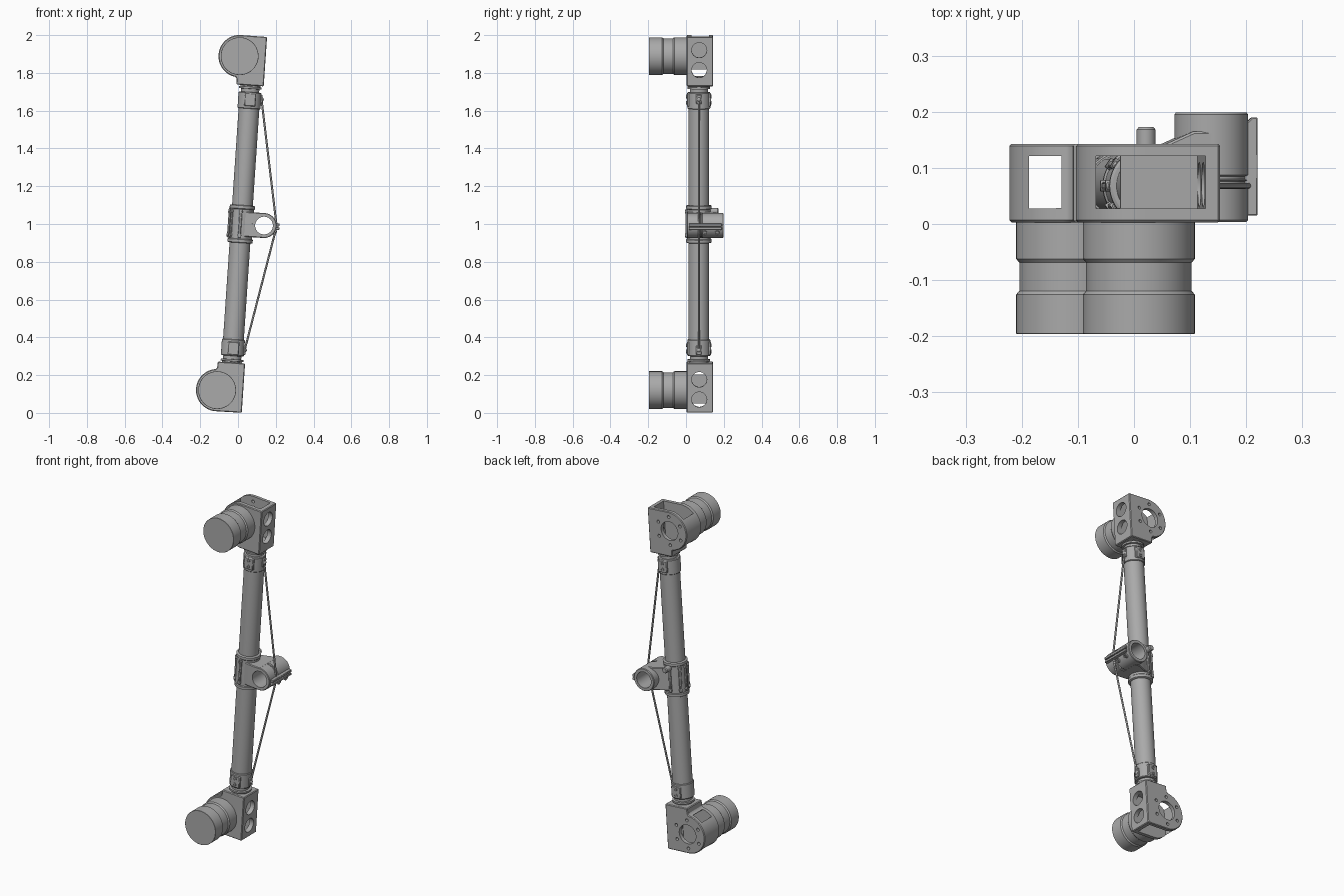
import bpy, bmesh, math
from mathutils import Matrix, Vector

if "Cube" in bpy.data.objects:
    bpy.data.objects.remove(bpy.data.objects["Cube"])

# Everything is laid out along an upright limb axis (u, y, w), then tilted about y
TILT = math.radians(3.85)
PLACE = Matrix.Translation((0.017, 0, 1.0)) @ Matrix.Rotation(TILT, 4, 'Y')
YC = 0.068      # y of the limb axis
grey = bpy.data.materials.new("metal_grey")
grey.diffuse_color = (0.40, 0.40, 0.40, 1)
grey.use_nodes = True
grey.node_tree.nodes["Principled BSDF"].inputs["Base Color"].default_value = grey.diffuse_color


def finish(bm, name, side=1, place=PLACE):
    bm.transform(place @ Matrix.Diagonal((1, 1, side, 1)))
    bmesh.ops.recalc_face_normals(bm, faces=bm.faces)
    me = bpy.data.meshes.new(name)
    bm.to_mesh(me)
    bm.free()
    me.materials.append(grey)
    ob = bpy.data.objects.new(name, me)
    bpy.context.collection.objects.link(ob)
    return ob


def lathe(name, profile, origin=(0, 0, 0), axis=(0, 0, 1), closed=False, n=48, side=1, place=PLACE):
    """Revolve (radius, height) pairs around an axis; closed profiles make rings."""
    bm = bmesh.new()
    m = Matrix.Translation(origin) @ Vector((0, 0, 1)).rotation_difference(Vector(axis)).to_matrix().to_4x4()
    rings = [[bm.verts.new(m @ Vector((r * math.cos(2 * math.pi * i / n), r * math.sin(2 * math.pi * i / n), h)))
              for i in range(n)] for r, h in profile]
    for a, b in zip(rings, rings[1:] + (rings[:1] if closed else [])):
        for i in range(n):
            j = (i + 1) % n
            bm.faces.new((a[i], a[j], b[j], b[i]))
    if not closed:
        bm.faces.new(rings[0])
        bm.faces.new(rings[-1])
    return finish(bm, name, side, place)


def prism(name, pts, lo, hi, plane='XZ', side=1):
    """Extrude a 2D outline along the remaining axis."""
    bm = bmesh.new()
    at = (lambda p, d: (p[0], d, p[1])) if plane == 'XZ' else (lambda p, d: (p[0], p[1], d))
    a = [bm.verts.new(at(p, lo)) for p in pts]
    b = [bm.verts.new(at(p, hi)) for p in pts]
    bm.faces.new(a)
    bm.faces.new(b)
    for i in range(len(pts)):
        j = (i + 1) % len(pts)
        bm.faces.new((a[i], a[j], b[j], b[i]))
    return finish(bm, name, side)


def box(name, x, y, z, side=1):
    return prism(name, [(x[0], z[0]), (x[1], z[0]), (x[1], z[1]), (x[0], z[1])], *y, side=side)


def bevel(ob, width):
    mod = ob.modifiers.new("bevel", 'BEVEL')
    mod.width, mod.segments, mod.limit_method = width, 1, 'ANGLE'
    mod.angle_limit = math.radians(40)


def cut(ob, cutters):
    """Subtract the cutters, bake the result and discard the cutters."""
    for c in cutters:
        mod = ob.modifiers.new("cut", 'BOOLEAN')
        mod.operation, mod.object, mod.solver = 'DIFFERENCE', c, 'EXACT'
    bpy.context.view_layer.update()
    dg = bpy.context.evaluated_depsgraph_get()
    me = bpy.data.meshes.new_from_object(ob.evaluated_get(dg))
    ob.modifiers.clear()
    ob.data = me
    for c in cutters:
        bpy.data.objects.remove(c)


# ---- Both ends: motor, bracket, neck and collar, mirrored along the limb ----
CU, CW, CR = -0.068, 0.886, 0.112      # motor centre and bracket radius
for side, end in ((1, "upper"), (-1, "lower")):
    arc = [(CU + CR * math.cos(math.radians(a)), CW + CR * math.sin(math.radians(a)))
           for a in range(88, 264, 5)]
    outline = [(0.07, 0.735), (0.07, 0.997)] + arc + [(-0.076, 0.766), (-0.075, 0.735)]
    bracket = prism(end + "_bracket", outline, 0.003, 0.143, side=side)
    bevel(bracket, 0.004)
    cutters = [box("cavity", (-0.150, 0.044), (0.028, 0.121), (0.78, 1.05), side),
               box("window", (-0.150, -0.094), (0.0281, 0.1209), (0.70, 0.90), side),
               lathe("bore", [(0.055, 0), (0.055, 0.08)], (CU, 0.1, CW), (0, 1, 0), side=side)]
    for w in (0.821, 0.927):               # lightening holes in the side wall
        cutters.append(lathe("hole", [(0.04, 0), (0.04, 0.08)], (0.02, YC + 0.002, w), (1, 0, 0), side=side))
    for i in range(6):                     # bolt circle in the back plate
        a = math.radians(60 * i + 30)
        cutters.append(lathe("bolt_hole", [(0.009, 0), (0.009, 0.08)],
                             (CU + 0.082 * math.cos(a), 0.1, CW + 0.082 * math.sin(a)),
                             (0, 1, 0), n=16, side=side))
    cut(bracket, cutters)

    # Motor can with a waist
    lathe(end + "_motor", [(0.099, -0.196), (0.1, -0.195), (0.1, -0.126), (0.094, -0.119),
                           (0.094, -0.069), (0.1, -0.062), (0.1, 0.004)],
          (CU, 0, CW), (0, 1, 0), n=64, side=side)

    # Flange, neck and clamp collar in one turned piece
    lathe(end + "_collar", [(0.058, 0.612), (0.061, 0.615), (0.061, 0.695), (0.058, 0.699), (0.048, 0.70),
                            (0.048, 0.717), (0.06, 0.718), (0.06, 0.728), (0.052, 0.729), (0.052, 0.737)],
          (0, YC, 0), side=side)
    # Clamp pads with paired bolts, front and back
    for sy, face in ((-1, "front"), (1, "back")):
        y = sorted((YC + sy * 0.03, YC + sy * 0.064))
        bevel(box(f"{end}_{face}_clamp_pad", (-0.027, 0.033), y, (0.625, 0.695), side), 0.004)
        for w in (0.643, 0.677):
            lathe(f"{end}_{face}_clamp_bolt", [(0.010, 0), (0.010, 0.068), (0.005, 0.068), (0.005, 0.064)],
                  (0.003, YC, w), (0, sy, 0), n=16, side=side)
    # Cable anchor on the side of the collar
    bevel(box(end + "_cable_anchor", (0.045, 0.068), (YC - 0.014, YC + 0.014), (0.64, 0.69), side), 0.003)

# ---- Main tube ----
lathe("limb_tube", [(0.055, -0.64), (0.055, 0.64)], (0, YC, 0))

# ---- Middle clamp ----
lathe("middle_sleeve", [(0.062, -0.1), (0.067, -0.097), (0.067, -0.082), (0.063, -0.078), (0.063, 0.078),
                        (0.067, 0.082), (0.067, 0.097), (0.062, 0.1)], (0, YC, 0))
# Split-line ribs along the sleeve with screw heads at their ends
for i, deg in enumerate((180, 215, 265, 145, 95)):
    a = math.radians(deg)
    d = Vector((math.cos(a), math.sin(a), 0))
    t = Vector((-d.y, d.x, 0)) * 0.007
    c = Vector((0, YC, 0))
    corners = [c + d * 0.055 - t, c + d * 0.071 - t, c + d * 0.071 + t, c + d * 0.055 + t]
    bevel(prism(f"sleeve_rib_{i}", [(p.x, p.y) for p in corners], -0.075, 0.08, 'XY'), 0.003)
    for w in (-0.06, 0.065):
        lathe(f"sleeve_screw_{i}", [(0.01, 0.05), (0.01, 0.073), (0.005, 0.073), (0.005, 0.068)],
              (0, YC, w), d, n=16)
# Rear locking bolt
lathe("rear_bolt", [(0.017, 0.125), (0.017, 0.168), (0.013, 0.173)], (0, 0, 0.068), (0, 1, 0), n=16)

# Arm that carries the cross tube
AU = 0.121
arm = prism("cross_tube_arm", [(0.0, 0.01), (0.06, 0.004), (AU, 0.004), (AU, 0.165), (0.085, 0.165),
                               (0.03, 0.14), (0.0, 0.13)], -0.066, 0.066, 'XY')
bevel(arm, 0.004)
cut(arm, [lathe("arm_bore", [(0.055, -0.1), (0.055, 0.3)], (AU, 0, 0), (0, 1, 0)),
          lathe("arm_tube_gap", [(0.056, -0.2), (0.056, 0.2)], (0, YC, 0))])

# Split cross tube with a groove around it
lathe("cross_tube", [(0.047, 0.004), (0.063, 0.004), (0.066, 0.007), (0.066, 0.070), (0.061, 0.072),
                     (0.061, 0.076), (0.065, 0.078), (0.061, 0.080), (0.061, 0.085), (0.066, 0.087),
                     (0.066, 0.195), (0.063, 0.199), (0.047, 0.199)], (AU, 0, 0), (0, 1, 0), closed=True)
# Clamping lips with bolts along the outer edge of the cross tube
for w, lip in ((-0.011, "lower"), (0.008, "upper")):
    bevel(prism(lip + "_lip", [(0.178, 0.015), (0.203, 0.015), (0.203, 0.19), (0.193, 0.19), (0.178, 0.175)],
                w - 0.007, w + 0.007, 'XY'), 0.002)
for y in (0.1, 0.165):
    lathe("lip_bolt", [(0.012, 0.05), (0.012, 0.072), (0.006, 0.072), (0.006, 0.066)],
          (AU, y, -0.012), (0.94, 0, -0.34), n=16)

# ---- Tension cables from both collars to the outer lip, with ball ends ----
tip = PLACE @ Vector((0.188, YC, 0.0))
for side, end in ((1, "upper"), (-1, "lower")):
    root = PLACE @ Vector((0.063, YC, side * 0.665))
    span = tip - root
    lathe(end + "_cable", [(0.0055, 0), (0.0055, span.length)], root, span.normalized(),
          n=12, place=Matrix())
    lathe(end + "_cable_ball", [(0.012 * math.sin(math.radians(a)), -0.012 * math.cos(math.radians(a)))
                                for a in range(10, 171, 20)], root, span.normalized(), n=16, place=Matrix())

# ---- Smooth curved faces, keep crisp edges ----
for ob in bpy.context.scene.objects:
    ob.select_set(True)
    bpy.context.view_layer.objects.active = ob
bpy.ops.object.shade_smooth_by_angle(angle=math.radians(30))
